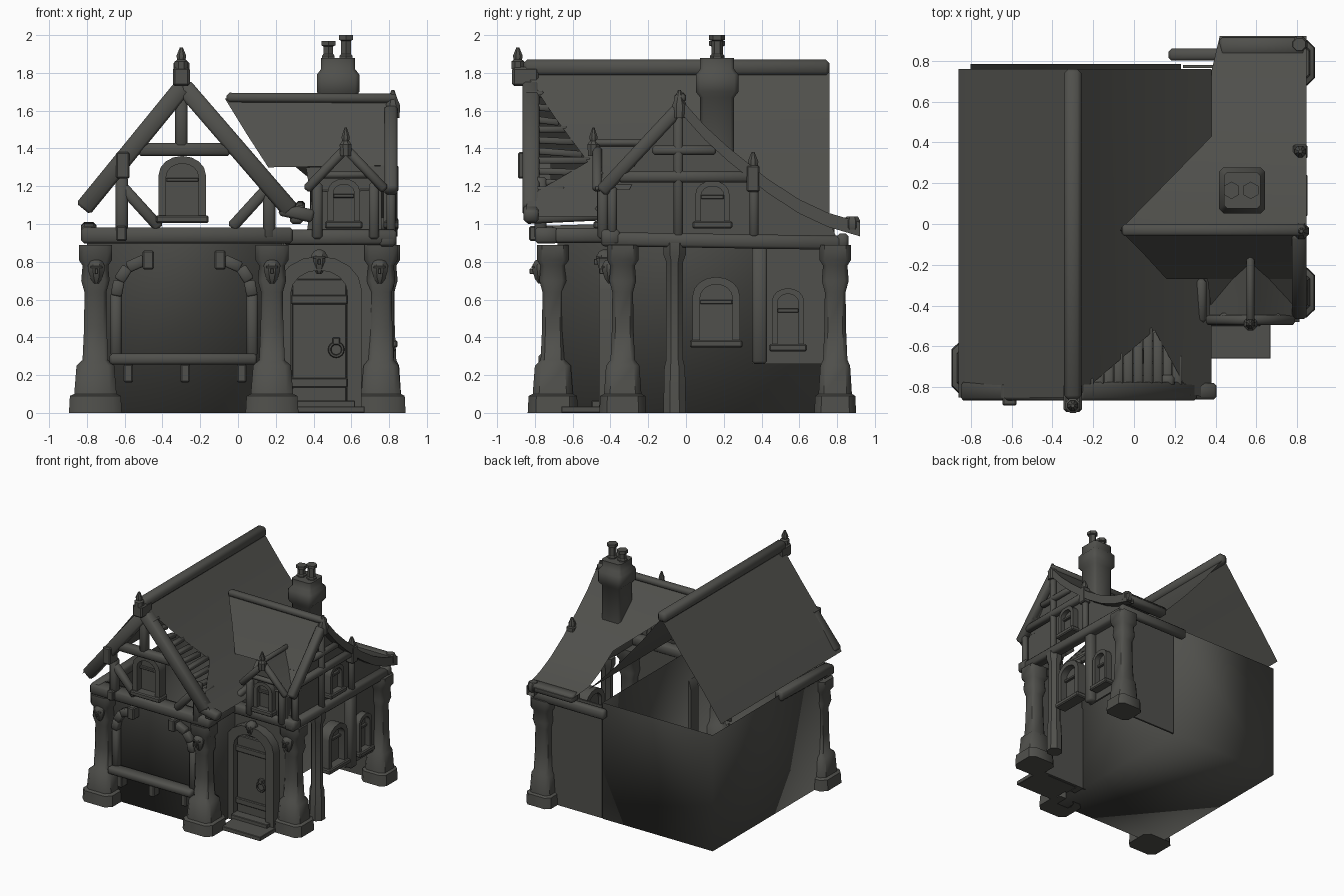
import bpy, bmesh, math
from mathutils import Vector, Matrix

if "Cube" in bpy.data.objects:
    bpy.data.objects.remove(bpy.data.objects["Cube"])

stone = bpy.data.materials.new("dark_grey")
stone.diffuse_color = (0.08, 0.08, 0.072, 1)
stone.use_nodes = True
stone.node_tree.nodes["Principled BSDF"].inputs["Base Color"].default_value = stone.diffuse_color


def add(name, verts, faces, smooth=30, bevel=0.0):
    me = bpy.data.meshes.new(name)
    me.from_pydata([tuple(v) for v in verts], [], faces)
    bm = bmesh.new()
    bm.from_mesh(me)
    bmesh.ops.recalc_face_normals(bm, faces=bm.faces)
    if bevel:
        bmesh.ops.bevel(bm, geom=list(bm.edges), offset=bevel, segments=1, affect='EDGES')
    bm.to_mesh(me)
    bm.free()
    me.materials.append(stone)
    ob = bpy.data.objects.new(name, me)
    bpy.context.collection.objects.link(ob)
    if smooth:
        bpy.ops.object.select_all(action='DESELECT')
        ob.select_set(True)
        bpy.context.view_layer.objects.active = ob
        bpy.ops.object.shade_smooth_by_angle(angle=math.radians(smooth))
    return ob


CUBE = [(0, 1, 3, 2), (4, 6, 7, 5), (0, 4, 5, 1), (2, 3, 7, 6), (0, 2, 6, 4), (1, 5, 7, 3)]


def box(name, x, y, z, bevel=0.008):
    return add(name, [(a, b, c) for a in x for b in y for c in z], CUBE, 0, bevel)


def beam(name, p, q, w, h, bevel=0.014):
    """Squared timber from p to q; w sideways, h the other way."""
    p, q = Vector(p), Vector(q)
    d = (q - p).normalized()
    up = Vector((0, 1, 0)) if abs(d.z) > 0.98 else Vector((0, 0, 1))
    s = d.cross(up).normalized()
    t = s.cross(d)
    vs = [e + s * a * w / 2 + t * b * h / 2 for e in (p, q) for a in (-1, 1) for b in (-1, 1)]
    return add(name, vs, CUBE, 55, bevel)


def lathe(name, x, y, prof, n=8, sy=1.0, cut=None):
    """Faceted part from (half width, z); cut gives a square with cut corners."""
    k = 1 / math.cos(math.pi / n)
    ring = [(k * math.cos((i + .5) * math.tau / n), k * math.sin((i + .5) * math.tau / n)) for i in range(n)]
    if cut:
        ring = [(1, cut), (cut, 1), (-cut, 1), (-1, cut), (-1, -cut), (-cut, -1), (cut, -1), (1, -cut)]
    vs = [(x + r * a, y + r * b * sy, z) for r, z in prof for a, b in ring]
    fs = [(j * n + i, j * n + (i + 1) % n, (j + 1) * n + (i + 1) % n, (j + 1) * n + i)
          for j in range(len(prof) - 1) for i in range(n)]
    fs += [tuple(range(n)), tuple(range((len(prof) - 1) * n, len(prof) * n))]
    return add(name, vs, fs, 46 if cut else 35)


def sheet(name, rows, smooth=60):
    m = len(rows[0])
    fs = [(i * m + j, i * m + j + 1, (i + 1) * m + j + 1, (i + 1) * m + j)
          for i in range(len(rows) - 1) for j in range(m - 1)]
    return add(name, [p for r in rows for p in r], fs, smooth)


def lerp(pts, x):
    for (a, u), (b, v) in zip(pts, pts[1:]):
        if a <= x <= b:
            return u + (v - u) * (x - a) / (b - a)
    return pts[-1][1] if x > pts[-1][0] else pts[0][1]


def arch(w, z0, z1, rise):
    pts = [(-w, z0)]
    pts += [(-w * math.cos(i * math.pi / 8), z1 - rise + rise * math.sin(i * math.pi / 8)) for i in range(9)]
    return pts + [(w, z0)]


def arched(name, loc, w, z0, z1, t, depth, side=False, sill=True):
    """Arched frame with a recessed panel, facing -y (or +x when side)."""
    M = Matrix.Translation(loc) @ (Matrix.Rotation(math.pi / 2, 4, 'Z') if side else Matrix())
    out, inn = arch(w, z0, z1, w * .8), arch(w - t, z0, z1 - t, (w - t) * .8)
    n = len(out)
    vs = [M @ Vector((u, y, z)) for y in (-depth / 2, depth / 2) for ring in (out, inn) for u, z in ring]
    fs = []
    for i in range(n - 1):
        fs += [(i, i + 1, n + i + 1, n + i), (2 * n + i, 2 * n + i + 1, 3 * n + i + 1, 3 * n + i),
               (i, i + 1, 2 * n + i + 1, 2 * n + i), (n + i, n + i + 1, 3 * n + i + 1, 3 * n + i)]
    fs += [(0, n, 3 * n, 2 * n), (n - 1, 2 * n - 1, 4 * n - 1, 3 * n - 1)]
    add(name + "_frame", vs, fs, 30)
    add(name + "_panel", [M @ Vector((u, depth * .15, z)) for u, z in inn], [tuple(range(n))], 0)
    if sill:
        box(name + "_sill", (-w - .015, w + .015), (-depth / 2 - .02, depth / 2), (z0 - .025, z0 + .015)).matrix_world = M
        zm = z0 + (z1 - z0) * .62
        box(name + "_bar", (-w + t, w - t), (-.012, .012), (zm - .01, zm + .01), .003).matrix_world = M


# Main body (open top) and wing walls; the wing side is open behind the large window
add("main_walls", [(x, y, z) for x in (-.8, .23) for y in (-.68, .785) for z in (0, .98)],
    [f for i, f in enumerate(CUBE) if i != 5], 100)
box("door_wall", (.24, .75), (-.38, -.36), (0, .95), 0)
box("wing_back_wall", (.24, .76), (.765, .78), (0, .95), 0)
box("wing_side_wall", (.745, .76), (.35, .76), (.26, .95), 0)

# Pillars with stepped bases
PILLAR = [(.14, 0), (.135, .09), (.112, .1), (.1, .25), (.068, .28), (.06, .45), (.058, .64),
          (.075, .7), (.068, .78), (.088, .81), (.088, .89)]
for nm, x, y, s in (("front_left", -.755, -.705, 1), ("front_mid", .18, -.705, 1),
                    ("wing_front", .757, -.335, .93), ("wing_back", .77, .79, .83)):
    lathe(nm + "_pillar", x, y, [(r * (s if z < .27 else 1), z) for r, z in PILLAR], 8, .95, .68)


# Carved heads on the front capitals and keystone
def head(nm, x, y, z):
    lathe(nm, x, y, [(.012, z - .065), (.03, z - .04), (.042, z), (.044, z + .03), (.03, z + .055), (.01, z + .065)])
    box(nm + "_nose", (x - .008, x + .008), (y - .058, y - .03), (z - .015, z + .015), .003)
    beam(nm + "_brow", (x - .032, y - .04, z + .022), (x + .032, y - .04, z + .022), .015, .01, .002)


for i, (x, y, z) in enumerate(((-.75, -.77, .75), (.18, -.77, .75), (.75, -.4, .75), (.43, -.43, .8))):
    head("carved_head_%d" % i, x, y, z)

# Timbers of the ground floor
beam("front_lintel", (-.83, -.74, .94), (.29, -.74, .94), .12, .085)
beam("left_top_beam", (-.79, -.78, .95), (-.79, -.1, .97), .08, .08)
beam("mid_top_beam", (.24, -.8, .94), (.24, -.38, .94), .09, .08)
beam("wing_front_lintel", (.24, -.4, .93), (.84, -.4, .93), .1, .08)
beam("wing_side_lintel", (.79, -.45, .92), (.79, .85, .9), .09, .075)
beam("wing_back_lintel", (.17, .83, .91), (.84, .83, .91), .06, .08)
lathe("side_post", .78, -.06, [(.06, 0), (.055, .24), (.045, .28), (.045, .8), (.06, .84), (.06, .9)])
beam("side_thin_post", (.775, .39, .26), (.775, .39, .88), .08, .08)
beam("front_ledge", (-.68, -.73, .285), (.1, -.73, .285), .1, .06)
for i, x in enumerate((-.58, -.28, .02)):
    box("ledge_bracket_%d" % i, (x - .025, x + .025), (-.76, -.68), (.16, .26))
for s in (-1, 1):
    cx = -.285 + s * .36
    beam("wall_post", (cx, -.7, .3), (cx, -.7, .64), .06, .06)
    path = [(cx, .62), (cx - s * .015, .7), (cx - s * .06, .77), (cx - s * .15, .81)]
    for a, b in zip(path, path[1:]):
        beam("curved_brace", (a[0], -.71, a[1]), (b[0], -.71, b[1]), .06, .06, .008)
    box("brace_end", (cx - s * .17 - .03, cx - s * .17 + .03), (-.76, -.68), (.76, .86))

# Door, steps, ring handle
arched("door_arch", (.43, -.41, 0), .225, .0, .83, .075, .1, sill=False)
box("door", (.285, .575), (-.42, -.39), (.06, .71), .006)
for z in (.16, .6):
    box("door_strap", (.28, .58), (-.435, -.4), (z - .025, z + .025), .006)
box("door_step", (.3, .67), (-.66, -.38), (0, .035), .004)
box("door_sill", (.28, .62), (-.5, -.38), (0, .065), .004)
bpy.ops.mesh.primitive_torus_add(location=(.52, -.44, .335), rotation=(math.pi / 2, 0, 0), major_radius=.035,
                                 minor_radius=.009, major_segments=16, minor_segments=6)
bpy.context.object.name = "door_ring"
bpy.context.object.data.materials.append(stone)
box("ring_plate", (.5, .54), (-.45, -.41), (.36, .4), .006)

# Windows
arched("gable_window", (-.295, -.76, 0), .125, 1.03, 1.36, .04, .09)
arched("dormer_window", (.56, -.44, 0), .085, 1.0, 1.24, .03, .06)
arched("side_gable_window", (.8, .14, 0), .09, 1.0, 1.23, .03, .06, True)
arched("side_window_large", (.78, .16, 0), .125, .37, .72, .04, .09, True)
arched("side_window_small", (.78, .54, 0), .085, .35, .66, .03, .07, True)

# Main roof: sagging sheets, right slope broken open at the front
PR = [(-.3, 1.82), (-.1, 1.56), (.1, 1.33), (.25, 1.17), (.38, 1.04)]
Y0 = [(-.3, -.85), (-.26, -.83), (.1, -.52), (.27, -.83), (.38, -.86)]
xs = (-.3, -.26, -.18, -.1, 0, .1, .18, .27, .33, .38)
sheet("main_roof_right", [[(x, lerp(Y0, x), lerp(PR, x)), (x, .76, lerp(PR, x))] for x in xs])
sheet("main_roof_left", [[(x, -.85, z), (x, .76, z)] for x, z in
                         ((-.3, 1.82), (-.5, 1.555), (-.7, 1.3), (-.86, 1.08))])
beam("main_ridge", (-.3, -.86, 1.828), (-.3, .76, 1.828), .085, .085, .02)
beam("right_eave", (.31, -.85, 1.03), (.31, -.42, 1.05), .07, .06)
for i in range(11):
    x = -.22 + i * .048
    y1 = lerp(Y0, x) if x < .1 else -.55 - (x - .1) * 1.2
    z = lerp(PR, x) - .03
    beam("roof_batten_%d" % i, (x, -.85, z), (x, y1 + .04, z - .012 * (i % 3)), .045, .035, .006)

# Front gable frame
G = -.82
beam("gable_rafter_left", (-.29, G, 1.73), (-.82, G, 1.08), .09, .095)
beam("gable_rafter_right", (-.29, G, 1.73), (.28, G, 1.07), .09, .095)
beam("rafter_foot_right", (.22, G, 1.08), (.4, G, 1.04), .08, .07)
beam("gable_tie", (-.53, G, 1.395), (-.04, G, 1.395), .07, .07)
beam("gable_king_post", (-.3, G, 1.38), (-.3, G, 1.74), .065, .065)
for s in (-1, 1):
    x = -.225 + s * .39
    beam("gable_post", (x, -.77, .92), (x, -.77, 1.25), .065, .065)
    beam("gable_strut", (x, -.77, 1.2), (x - s * .2, -.77, .98), .06, .06)
box("rafter_block", (-.645, -.575), (-.89, -.78), (1.24, 1.38))
box("lintel_block", (-.645, -.59), (-.83, -.7), (.91, .99))
box("apex_block", (-.345, -.255), (-.92, -.78), (1.73, 1.83), .012)
lathe("apex_finial", -.3, -.89, [(.035, 1.82), (.035, 1.86), (.022, 1.87), (.026, 1.89), (.008, 1.935)])

# Wing roof, ridge and side gable
PB = [(-.03, 1.665), (.1, 1.52), (.22, 1.41), (.43, 1.24), (.6, 1.13), (.75, 1.06), (.92, 1.01)]
sheet("wing_roof_back", [[(min(-.07 + (y + .03) * .98, .38) if y < .9 else .42, y, z), (.83, y, z)] for y, z in PB])
sheet("wing_roof_front", [[(-.07, -.03, 1.665), (.83, -.03, 1.665)], [(.05, -.15, 1.47), (.83, -.15, 1.47)],
                          [(.16, -.27, 1.3), (.83, -.27, 1.31)]])
sheet("wing_roof_eave", [[(.36, -.27, 1.3), (.83, -.27, 1.31)], [(.38, -.43, 1.17), (.83, -.43, 1.18)]])
beam("wing_ridge", (-.06, -.03, 1.67), (.84, -.03, 1.665), .06, .05)
add("wing_gable_wall", [(.775, y, z) for y, z in [(-.4, .92), (-.4, 1.18), (-.03, 1.64)] +
                        [(y, z - .02) for y, z in PB[1:6]] + [(.8, .92)]], [tuple(range(9))], 0)
W = .81
beam("wing_rafter_front", (W, -.04, 1.61), (W, -.45, 1.17), .07, .07)
SQ = ((-.035, -.075), (.035, -.075), (.035, 0), (-.035, 0), (-.035, -.075))
sheet("wing_rafter_back", [[(W + a, y, z + b) for a, b in SQ] for y, z in PB], 35)
beam("wing_back_eave", (.42, .87, 1.0), (.84, .87, 1.0), .09, .07)
lathe("rafter_tip", W, .88, [(.03, .96), (.04, .98), (.04, 1.02), (.03, 1.04)])
beam("wing_tie", (W, -.36, 1.25), (W, .36, 1.25), .06, .06)
beam("wing_upper_tie", (W, -.18, 1.39), (W, .16, 1.39), .05, .05)
beam("wing_king_post", (W, -.04, .93), (W, -.04, 1.6), .05, .05)
for y, z in ((-.39, 1.2), (.36, 1.27)):
    beam("wing_gable_post", (W, y, .93), (W, y, z), .05, .05)
box("wing_post_block", (.78, .85), (.32, .39), (1.17, 1.31))
lathe("wing_post_finial", .815, .355, [(.025, 1.3), (.028, 1.33), (.008, 1.38)])
lathe("wing_finial", .82, -.035, [(.035, 1.56), (.038, 1.63), (.025, 1.66), (.008, 1.71)])

# Small gable above the door
sheet("dormer_roof", [[(.37, -.48, 1.19), (.37, -.3, 1.19)], [(.48, -.48, 1.3), (.48, -.24, 1.3)],
                      [(.57, -.48, 1.42), (.57, -.1, 1.42)], [(.67, -.48, 1.3), (.67, -.24, 1.3)],
                      [(.81, -.48, 1.18), (.81, -.3, 1.18)]], 30)
add("dormer_wall", [(x, -.42, z) for x, z in ((.36, .93), (.76, .93), (.76, 1.2), (.57, 1.4), (.4, 1.2))],
    [(0, 1, 2, 3, 4)], 0)
beam("dormer_ridge", (.57, -.49, 1.43), (.57, -.12, 1.43), .04, .04)
for s in (-1, 1):
    beam("dormer_rafter", (.57, -.47, 1.4), (.57 + s * .21, -.47, 1.18), .05, .05)
    beam("dormer_post", (.57 + s * .15, -.44, .92), (.57 + s * .15, -.44, 1.22), .055, .055)
beam("dormer_tie", (.42, -.455, 1.26), (.72, -.455, 1.26), .04, .04)
lathe("dormer_finial", .57, -.49, [(.028, 1.36), (.032, 1.42), (.018, 1.44), (.022, 1.46), (.006, 1.51)])
beam("porch_eave_left", (.33, -.48, 1.07), (.33, -.27, 1.1), .05, .05)

# Chimney with two pots
lathe("chimney", .53, .165, [(.09, 1.3), (.09, 1.67), (.113, 1.7), (.113, 1.79), (.09, 1.82), (.09, 1.88)], 8, 1, .8)
for x, z in ((.478, 1.97), (.572, 2.0)):
    lathe("chimney_pot", x, .165, [(.034, 1.87), (.034, 1.89), (.026, 1.9), (.026, z - .03), (.037, z - .025), (.037, z)], 6)
